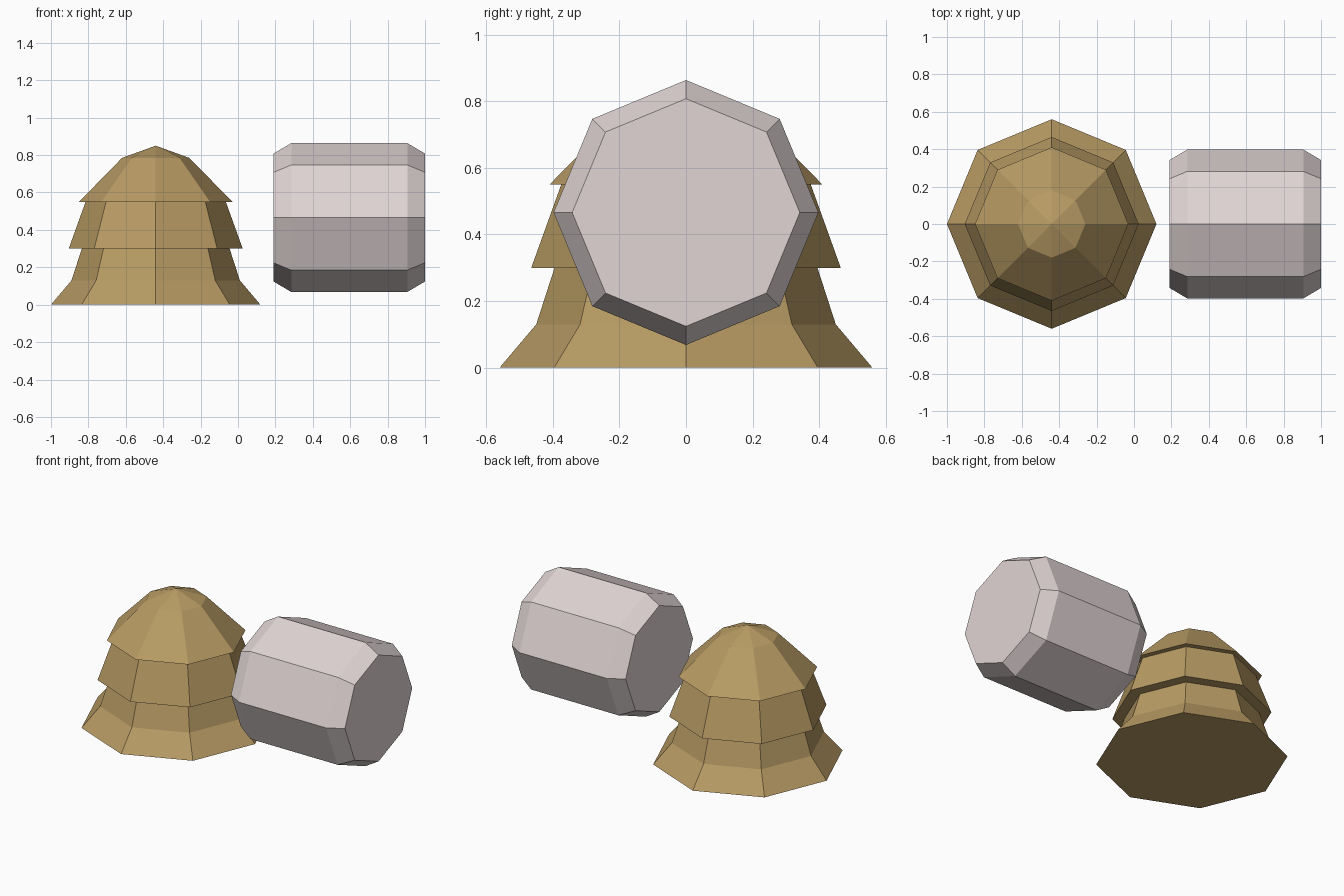
import bpy, bmesh, math
from mathutils import Matrix

if "Cube" in bpy.data.objects:
    bpy.data.objects.remove(bpy.data.objects["Cube"])

SIDES = 8


def material(name, rgb):
    m = bpy.data.materials.new(name)
    m.diffuse_color = (*rgb, 1.0)
    m.use_nodes = True
    m.node_tree.nodes["Principled BSDF"].inputs["Base Color"].default_value = m.diffuse_color
    return m


def lathe(name, profile, mat, matrix):
    """Spin (radius, height) points into a closed eight-sided solid."""
    bm = bmesh.new()
    rings = []
    for r, z in profile:
        if r == 0:
            rings.append([bm.verts.new((0, 0, z))] * SIDES)
        else:
            rings.append([bm.verts.new((r * math.cos(math.tau * i / SIDES),
                                        r * math.sin(math.tau * i / SIDES), z))
                          for i in range(SIDES)])
    for a, b in zip(rings, rings[1:]):
        for i in range(SIDES):
            j = (i + 1) % SIDES
            corners = list(dict.fromkeys((a[i], a[j], b[j], b[i])))
            bm.faces.new(corners)
    # flat caps on open ends
    for (r, _), ring in ((profile[0], rings[0]), (profile[-1], rings[-1])):
        if r > 0:
            bm.faces.new(ring)
    bmesh.ops.recalc_face_normals(bm, faces=bm.faces)
    bm.transform(matrix)
    mesh = bpy.data.meshes.new(name)
    bm.to_mesh(mesh)
    bm.free()
    mesh.materials.append(mat)
    obj = bpy.data.objects.new(name, mesh)
    bpy.context.collection.objects.link(obj)
    return obj


straw = material("straw_tan", (0.479, 0.328, 0.127))
pale = material("pale_pink_grey", (0.75, 0.66, 0.66))

# Tiered stack: flared base, two overhanging ledges and a domed cap
lathe("tiered_stack",
      [(0.56, 0.0), (0.45, 0.13), (0.395, 0.30),
       (0.465, 0.30), (0.375, 0.55),
       (0.41, 0.55), (0.18, 0.785), (0.0, 0.85)],
      straw, Matrix.Translation((-0.44, 0, 0)))

# Round bale lying along x, with chamfered ends
lathe("round_bale",
      [(0.342, 0.19), (0.398, 0.285), (0.398, 0.905), (0.342, 1.0)],
      pale, Matrix.Translation((0, 0, 0.466)) @ Matrix.Rotation(math.pi / 2, 4, 'Y'))
